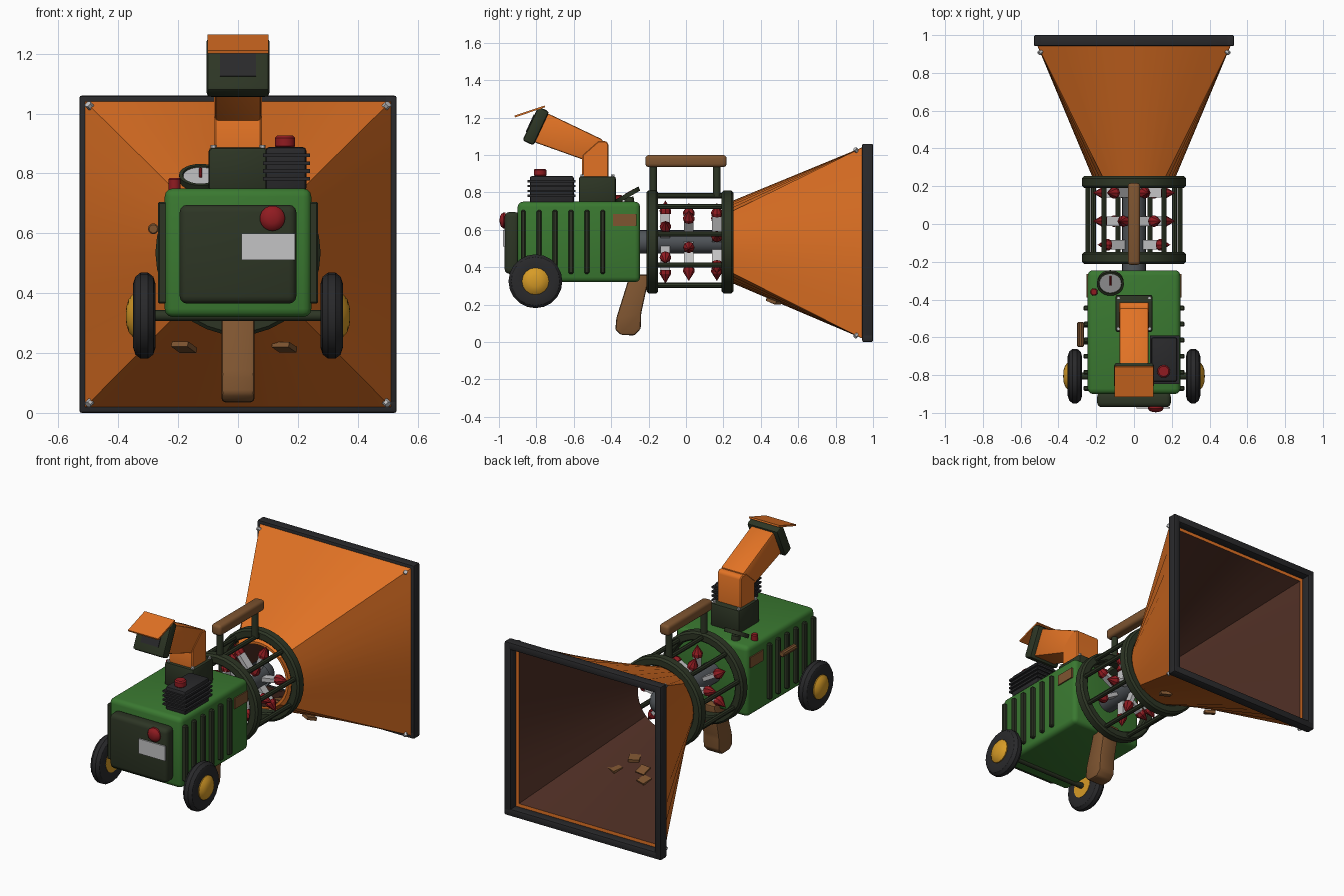
import bpy, bmesh, math, random
from mathutils import Vector, Matrix

if "Cube" in bpy.data.objects:
    bpy.data.objects.remove(bpy.data.objects["Cube"])

def colour(name, r, g, b):
    m = bpy.data.materials.new(name)
    m.diffuse_color = (r, g, b, 1)
    m.use_nodes = True
    m.node_tree.nodes["Principled BSDF"].inputs["Base Color"].default_value = m.diffuse_color
    return m

GREEN = colour("green paint", .042, .19, .03)
DARK = colour("dark green metal", .026, .036, .018)
ORANGE = colour("orange paint", .76, .17, .018)
BLACK = colour("black rubber", .022, .022, .024)
WOOD = colour("brown wood", .21, .09, .03)
RED = colour("red", .28, .011, .015)
YELLOW = colour("yellow", .68, .33, .02)
SILVER = colour("silver", .55, .55, .56)
RUST = colour("dark brown lining", .07, .025, .016)
STEEL = colour("grey steel", .08, .09, .1)

def finish(name, bm, *mats):
    bmesh.ops.recalc_face_normals(bm, faces=bm.faces)
    me = bpy.data.meshes.new(name)
    bm.to_mesh(me)
    bm.free()
    for m in mats:
        me.materials.append(m)
    ob = bpy.data.objects.new(name, me)
    bpy.context.collection.objects.link(ob)
    return ob

def bevel(bm, w, seg):
    if w:
        bmesh.ops.bevel(bm, geom=bm.edges[:], offset=w, segments=seg, profile=.5, affect='EDGES')

def box(name, lo, hi, mat, w=0, seg=2, rx=0, rz=0):
    """Box between two corners, turned about its centre."""
    lo, hi = Vector(lo), Vector(hi)
    bm = bmesh.new()
    bmesh.ops.create_cube(bm, size=1)
    bmesh.ops.scale(bm, vec=hi - lo, verts=bm.verts)
    bevel(bm, w, seg)
    bm.transform(Matrix.Translation((lo + hi) / 2) @ Matrix.Rotation(rz, 4, 'Z') @ Matrix.Rotation(rx, 4, 'X'))
    return finish(name, bm, mat)

def lathe(name, prof, loc, axis, mat, n=24, closed=False):
    """Revolve (radius, height) points about an axis through loc."""
    bm = bmesh.new()
    vs = [bm.verts.new((r, 0, h)) for r, h in prof]
    es = [bm.edges.new(p) for p in zip(vs, vs[1:])]
    if closed:
        es.append(bm.edges.new((vs[-1], vs[0])))
    bmesh.ops.spin(bm, geom=vs + es, cent=(0, 0, 0), axis=(0, 0, 1), angle=2 * math.pi, steps=n)
    bmesh.ops.remove_doubles(bm, verts=bm.verts, dist=1e-4)
    bm.transform(Matrix.Translation(loc) @ Vector(axis).to_track_quat('Z', 'Y').to_matrix().to_4x4())
    return finish(name, bm, mat)

def rod(name, a, b, r, mat, n=12, w=0):
    a, b = Vector(a), Vector(b)
    L = (b - a).length
    prof = [(0, 0), (r - w, 0), (r, w), (r, L - w), (r - w, L), (0, L)]
    return lathe(name, prof, a, b - a, mat, n)

def extrude_x(name, pts, hx, mat, w=0, seg=2):
    """Side profile of (y, z) points extruded across x."""
    bm = bmesh.new()
    f = bm.faces.new([bm.verts.new((-hx, y, z)) for y, z in pts])
    g = bmesh.ops.extrude_face_region(bm, geom=[f])['geom']
    bmesh.ops.translate(bm, vec=(2 * hx, 0, 0), verts=[v for v in g if isinstance(v, bmesh.types.BMVert)])
    bevel(bm, w, seg)
    return finish(name, bm, mat)

CZ = .535  # height of the rotor axis

# Body, front panel, lamp and plate
box("body", (-.245, -.9, .32), (.245, -.245, .75), GREEN, .028, 3)
box("front_panel", (-.195, -.97, .365), (.195, -.89, .695), DARK, .025, 3)
box("name_plate", (.012, -.978, .51), (.19, -.969, .6), SILVER)
lathe("front_lamp", [(.042, 0), (.042, .012), (.033, .024), (.018, .03), (0, .032)], (.115, -.965, .65), (0, -1, 0), RED)

# Side ribs, wood patches, wheels
for s in (-1, 1):
    for i in range(6):
        y = -.87 + i * .085
        box("side_rib", (s * .25 - .018, y - .013, .365), (s * .25 + .018, y + .013, .705), DARK, .006, 1)
    box("side_patch", (s * .247 - .005, -.39, .62), (s * .247 + .005, -.265, .685), WOOD)
    tyre = [(.06, -.03), (.105, -.038), (.13, -.03), (.144, -.012), (.144, .012),
            (.13, .03), (.105, .038), (.06, .03)]
    lathe("tyre", tyre, (s * .313, -.805, .325), (s, 0, 0), BLACK, 20, True)
    lathe("wheel_hub", [(0, -.034), (.072, -.034), (.072, .038), (.055, .052), (.03, .06), (0, .062)],
          (s * .313, -.805, .325), (s, 0, 0), YELLOW, 16)
rod("axle", (-.3, -.805, .325), (.3, -.805, .325), .018, DARK)

# Small side grip
rod("side_grip", (-.283, -.65, .615), (-.283, -.52, .615), .018, WOOD, 10, .004)
for y in (-.63, -.54):
    rod("grip_post", (-.24, y, .615), (-.283, y, .615), .009, DARK, 8)

# Support leg
extrude_x("support_leg", [(-.3, .36), (-.372, .13), (-.378, .065), (-.35, .038), (-.275, .035),
                          (-.242, .07), (-.24, .15), (-.195, .36)], .055, WOOD, .012, 2)

# Engine block with fins and cap
box("engine_block", (.092, -.835, .74), (.228, -.6, .888), BLACK, .012)
for i in range(4):
    z = .782 + i * .026
    box("engine_fin", (.084, -.847, z - .006), (.24, -.59, z + .006), BLACK)
rod("engine_cap", (.157, -.78, .885), (.157, -.78, .926), .034, RED, 16, .007)

# Gauge on a tilted stand, and button
tilt = Vector((0, -.5, .866))
g = Vector((-.125, -.305, .775))
rod("gauge_stem", (-.125, -.3, .73), g, .025, DARK)
lathe("gauge_case", [(0, 0), (.07, 0), (.072, .024), (.06, .024), (.058, .016), (0, .016)], g, tilt, DARK)
rod("gauge_face", g + tilt * .015, g + tilt * .019, .058, SILVER, 24)
up = Vector((0, .866, .5))
rod("gauge_needle", g + tilt * .021 - up * .01, g + tilt * .021 + up * .045, .005, RED, 6)
rod("red_button", (-.212, -.36, .74), (-.212, -.36, .785), .02, RED, 14, .005)

# Discharge chute
box("chute_base", (-.098, -.572, .74), (.098, -.375, .886), DARK, .012)
for x in (-.082, .082):
    for y in (-.555, -.392):
        rod("base_bolt", (x, y, .88), (x, y, .895), .01, SILVER, 6)
extrude_x("chute_column", [(-.555, .88), (-.555, 1.0), (-.47, 1.075), (-.43, 1.075), (-.415, 1.06), (-.415, .88)],
          .08, ORANGE, .006, 1)
extrude_x("chute_spout", [(-.465, .945), (-.83, 1.075), (-.765, 1.235), (-.445, 1.082)], .077, ORANGE, .01)
ang = math.radians(-25)
box("nozzle_frame", (-.105, -.835, 1.055), (.105, -.77, 1.255), DARK, .014, 2, ang)
n = Vector((0, -math.cos(ang), -math.sin(ang)))
c = Vector((0, -.8025, 1.155)) + n * .0325
box("nozzle_opening", c - Vector((.06, .004, .05)), c + Vector((.06, .004, .05)), BLACK, 0, 1, ang)
box("chute_flap", (-.102, -.92, 1.228), (.102, -.75, 1.238), ORANGE, 0, 1, math.radians(18.5))

# Rotor shaft and nose
rod("rotor_shaft", (0, -.26, CZ), (0, .22, CZ), .063, STEEL, 20)
lathe("rotor_nose", [(.075, 0), (.075, .04), (.055, .075), (.025, .095), (0, .1)], (0, .2, CZ), (0, 1, 0), STEEL, 16)

# Rotor blades with pointed tips
for row, y in enumerate((-.11, .015, .165)):
    for k in range(6):
        a = math.radians(60 * k + 30 + row * 20)
        d = Vector((math.cos(a), 0, math.sin(a)))
        o = Vector((0, y, CZ))
        bm = bmesh.new()
        bmesh.ops.create_cube(bm, size=1)
        bmesh.ops.scale(bm, vec=(.11, .05, .024), verts=bm.verts)
        bm.transform(Matrix.Translation(o + d * .11) @ Matrix.Rotation(-a, 4, 'Y'))
        finish("rotor_blade", bm, SILVER)
        lathe("blade_tip", [(0, 0), (.029, 0), (.031, .02), (0, .072)], o + d * .15, d, RED, 8)

# Cage rings, bars and carrying handle
ring = [(.222, -.024), (.23, -.031), (.265, -.031), (.276, -.02), (.276, .02), (.265, .031), (.23, .031), (.222, .024)]
for y in (-.18, .222):
    lathe("cage_ring", ring, (0, y, CZ), (0, 1, 0), DARK, 32, True)
for k in range(9):
    a = math.radians(10 + 40 * k)
    x, z = .247 * math.cos(a), CZ + .247 * math.sin(a)
    rod("cage_bar", (x, -.18, z), (x, .22, z), .014, DARK, 8)
for y in (-.175, .165):
    rod("handle_post", (0, y, .78), (0, y, .95), .02, DARK)
box("carry_handle", (-.033, -.217, .935), (.033, .217, 1.0), WOOD, .018, 3)

# Hopper: round throat lofted to a square mouth, with a lining
N, HZ = 40, .53
def loop(bm, y, r, square, z):
    out = []
    for i in range(N):
        a = 2 * math.pi * i / N
        x, h = math.cos(a), math.sin(a)
        k = r / max(abs(x), abs(h)) if square else r
        out.append(bm.verts.new((x * k, y, z + h * k)))
    return out
bm = bmesh.new()
loops = [loop(bm, .2, .2, False, CZ), loop(bm, .945, .512, True, HZ),
         loop(bm, .945, .468, True, HZ), loop(bm, .2, .185, False, CZ)]
for j in range(4):
    A, B = loops[j], loops[(j + 1) % 4]
    for i in range(N):
        f = bm.faces.new((A[i], A[(i + 1) % N], B[(i + 1) % N], B[i]))
        f.material_index = int(j == 2)
finish("hopper", bm, ORANGE, RUST)

# Rubber edge around the mouth, corner bolts
for s in (-1, 1):
    box("mouth_edge_side", (s * .508 - .022, .942, 0), (s * .508 + .022, 1, 1.06), BLACK, .008)
    box("mouth_edge_rail", (-.53, .942, HZ + s * .508 - .022), (.53, 1, HZ + s * .508 + .022), BLACK, .008)
    for t in (-1, 1):
        p = Vector((s * .49, .915, HZ + t * .49))
        rod("corner_bolt", p, p + Vector((s * .012, -.012, t * .012)), .012, SILVER, 6)

# Wood chips lying on the hopper floor
random.seed(4)
for x, y in ((-.18, .47), (.155, .47), (-.06, .5), (.04, .44), (.1, .54), (-.11, .56)):
    z = .335 - .41 * (y - .2) + (-.005 if abs(x) > .14 else .024)
    box("wood_chip", (x - .032, y - .03, z - .009), (x + .032, y + .03, z + .009), WOOD, 0, 1,
        random.uniform(-.45, -.1), random.uniform(-.7, .7))

# Smooth shading with sharp edges kept
for ob in bpy.context.scene.objects:
    ob.select_set(True)
    bpy.context.view_layer.objects.active = ob
bpy.ops.object.shade_smooth_by_angle(angle=math.radians(32))
